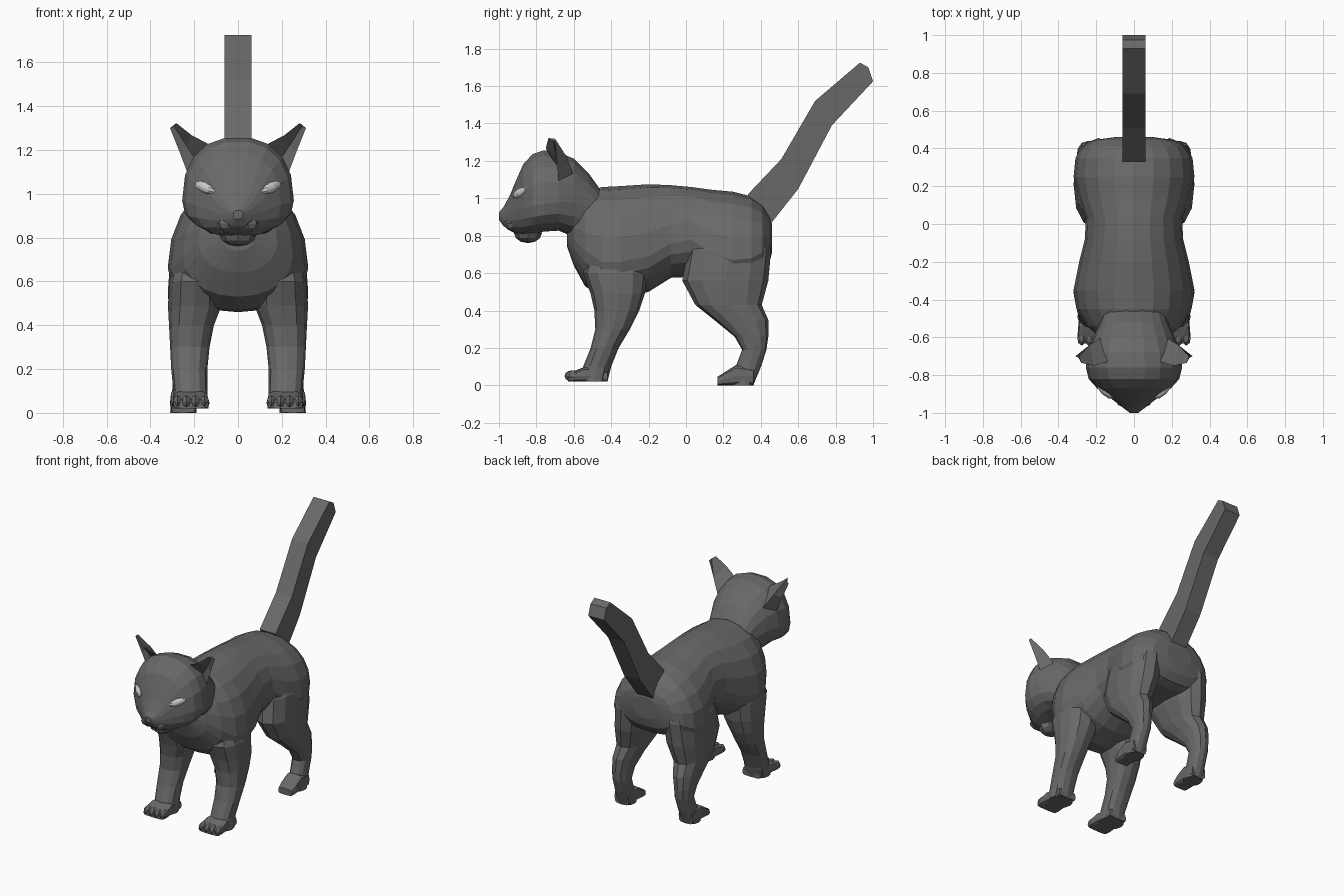
import bpy, bmesh
from math import cos, sin, pi, copysign
from mathutils import Vector, Matrix


def material(name, v):
    m = bpy.data.materials.new(name)
    m.diffuse_color = (v, v, v, 1)
    return m


FUR = material("grey_fur", 0.14)
EYE = material("pale_eye", 0.6)


def finish(name, bm, mat=FUR):
    bmesh.ops.recalc_face_normals(bm, faces=bm.faces)
    me = bpy.data.meshes.new(name)
    bm.to_mesh(me)
    bm.free()
    me.materials.append(mat)
    ob = bpy.data.objects.new(name, me)
    bpy.context.collection.objects.link(ob)
    return ob


def skin(name, rings):
    """Bridge equal-length rings of points and cap both ends."""
    bm = bmesh.new()
    rows = [[bm.verts.new(p) for p in r] for r in rings]
    n = len(rows[0])
    for a, b in zip(rows, rows[1:]):
        for i in range(n):
            j = (i + 1) % n
            bm.faces.new((a[i], a[j], b[j], b[i]))
    bm.faces.new(rows[0])
    bm.faces.new(rows[-1])
    return finish(name, bm)


def oval(n, power):
    """Unit superellipse."""
    f = lambda v: copysign(abs(v) ** (2 / power), v) if abs(v) > 1e-6 else 0
    return [(f(cos(2 * pi * i / n)), f(sin(2 * pi * i / n))) for i in range(n)]


def loft_y(name, rows, n=16, power=2.2, cx=0):
    """Rows of (y, bottom, top, half width, height of widest point)."""
    return skin(name, [[(cx + w * u, y, zc + v * (top - zc if v > 0 else zc - bot))
                        for u, v in oval(n, power)] for y, bot, top, w, zc in rows])


def loft_z(name, rows, side, n=12, power=2.3):
    """Rows of (z, y front, y back, x inner, x outer)."""
    return skin(name, [[(side * ((x0 + x1) / 2 + (x1 - x0) / 2 * u),
                         (y0 + y1) / 2 + (y1 - y0) / 2 * v, z)
                        for u, v in oval(n, power)] for z, y0, y1, x0, x1 in rows])


def blob(name, loc, size, mat=FUR, rot=Matrix(), seg=8):
    bm = bmesh.new()
    bmesh.ops.create_uvsphere(bm, u_segments=seg, v_segments=6, radius=1)
    m = Matrix.Translation(loc) @ rot @ Matrix.Diagonal((*size, 1))
    bmesh.ops.transform(bm, matrix=m, verts=bm.verts)
    return finish(name, bm, mat)


# Torso
loft_y("torso", [
    (-0.635, .74, .88, .08, .81), (-0.60, .64, .97, .18, .78),
    (-0.54, .53, 1.03, .25, .72), (-0.45, .47, 1.06, .305, .66),
    (-0.35, .46, 1.065, .32, .66), (-0.20, .50, 1.075, .29, .69),
    (-0.08, .575, 1.07, .26, .76), (0.03, .58, 1.06, .255, .78),
    (0.14, .58, 1.045, .295, .70), (0.25, .58, 1.035, .32, .67),
    (0.35, .58, 1.01, .31, .68), (0.41, .60, .965, .275, .71),
    (0.445, .65, .91, .21, .75), (0.46, .71, .86, .10, .79)], n=20, power=2.1)

# Head
loft_y("head", [
    (-0.46, .74, 1.05, .16, .92), (-0.52, .75, 1.135, .18, .95),
    (-0.60, .79, 1.215, .215, .98), (-0.68, .825, 1.25, .245, .98),
    (-0.76, .82, 1.26, .255, .97), (-0.82, .81, 1.24, .24, .96),
    (-0.87, .80, 1.185, .195, .95), (-0.91, .81, 1.095, .14, .93),
    (-0.94, .825, 1.02, .10, .915), (-0.975, .85, .955, .055, .905),
    (-1.0, .885, .925, .022, .91)], n=18, power=2.35)
blob("chin", (0, -.845, .815), (.085, .075, .055))
blob("nose", (0, -.972, .915), (.032, .026, .024), seg=6)

# Tail: bent square bar, each row is upper and lower edge point in side view
tail = [((.33, 1.02), (.45, .86)), ((.51, 1.21), (.60, 1.05)),
        ((.69, 1.52), (.78, 1.39)), ((.93, 1.725), (.97, 1.593)),
        ((.975, 1.70), (1.0, 1.625))]
skin("tail", [[(-.062, *a), (.062, *a), (.062, *b), (-.062, *b)] for a, b in tail])

# Leg sections; the top ones sink into the torso so the shoulders blend
FRONT = [(.82, -.44, -.28, .12, .20), (.70, -.51, -.23, .10, .285),
         (.60, -.55, -.205, .08, .312), (.49, -.51, -.22, .075, .32),
         (.40, -.49, -.25, .11, .315),
         (.30, -.485, -.30, .13, .31), (.20, -.51, -.36, .14, .305),
         (.10, -.55, -.40, .14, .295), (.02, -.56, -.42, .135, .30)]
REAR = [(.93, .16, .36, .10, .17), (.82, .07, .435, .08, .265),
        (.72, .01, .455, .07, .308), (.56, -.02, .44, .085, .32),
        (.43, .05, .405, .13, .315),
        (.35, .15, .44, .16, .31), (.26, .26, .44, .18, .305),
        (.19, .30, .43, .185, .30), (.11, .27, .405, .19, .30),
        (.0, .24, .36, .19, .31)]

for s, tag in ((1, "left"), (-1, "right")):
    # Legs
    loft_z("front_leg_" + tag, FRONT, s)
    loft_z("rear_leg_" + tag, REAR, s)

    # Paws
    loft_y("front_paw_" + tag, [
        (-.42, .02, .08, .07, .04), (-.54, .02, .10, .08, .05),
        (-.60, .02, .075, .085, .045), (-.632, .02, .06, .08, .04)],
        n=12, power=4, cx=s * .215)
    loft_y("rear_paw_" + tag, [
        (.36, 0, .09, .055, .05), (.27, 0, .11, .06, .05),
        (.21, 0, .072, .06, .035), (.168, 0, .045, .054, .02)],
        n=12, power=4, cx=s * .25)
    for i in range(4):
        d = i - 1.5
        blob(f"front_toe_{i + 1}_{tag}", (s * .215 + d * .041, -.612 + .005 * abs(d), .05),
             (.024, .04, .03), seg=6)

    # Muzzle pad
    blob("muzzle_" + tag, (s * .045, -.925, .865), (.055, .048, .04))

    # Cupped ear: base ring, middle ring, tip
    ear = [[(.14, -.73, 1.23), (.17, -.60, 1.12), (.225, -.68, 1.08), (.19, -.67, 1.15)],
           [(.212, -.75, 1.268), (.235, -.64, 1.225), (.268, -.69, 1.195), (.235, -.68, 1.22)],
           [(.28, -.735, 1.322), (.29, -.70, 1.318), (.31, -.70, 1.30), (.292, -.71, 1.308)]]
    skin("ear_" + tag, [[(s * x, y, z) for x, y, z in r] for r in ear])

    # Slanted eye
    rot = Matrix.Rotation(s * .75, 4, 'Z') @ Matrix.Rotation(-s * .35, 4, 'Y')
    blob("eye_" + tag, Vector((s * .153, -.885, 1.03)), (.062, .022, .024), EYE, rot)
